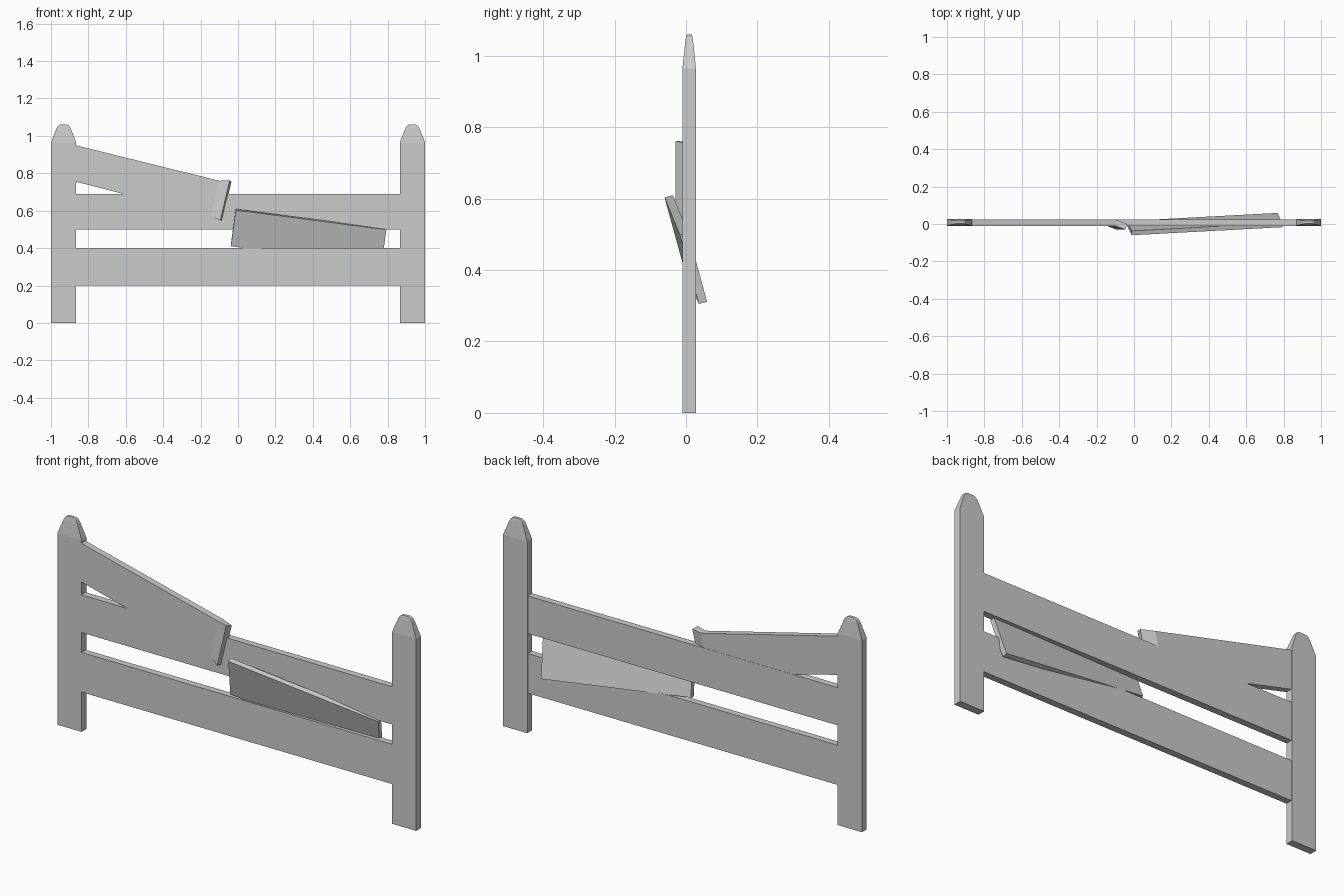
import bpy
import bmesh
from mathutils import Vector

old = bpy.data.objects.get("Cube")
if old:
    bpy.data.objects.remove(old, do_unlink=True)

# One plain grey for the whole fence
grey = bpy.data.materials.new("weathered grey")
grey.use_nodes = True
colour = (0.6, 0.6, 0.6, 1)
grey.diffuse_color = colour
grey.node_tree.nodes["Principled BSDF"].inputs["Base Color"].default_value = colour


def loft(name, rings):
    """Skin a row of four-cornered rings and close both ends."""
    bm = bmesh.new()
    loops = [[bm.verts.new(p) for p in ring] for ring in rings]
    for a, b in zip(loops, loops[1:]):
        for i in range(4):
            j = (i + 1) % 4
            bm.faces.new((a[i], a[j], b[j], b[i]))
    bm.faces.new(loops[0])
    bm.faces.new(loops[-1])
    bmesh.ops.recalc_face_normals(bm, faces=bm.faces)
    mesh = bpy.data.meshes.new(name)
    bm.to_mesh(mesh)
    bm.free()
    mesh.materials.append(grey)
    obj = bpy.data.objects.new(name, mesh)
    bpy.context.collection.objects.link(obj)
    return obj


def level_ring(x, y, z, half_w, half_d):
    return [(x + sx * half_w, y + sy * half_d, z)
            for sx, sy in ((-1, -1), (1, -1), (1, 1), (-1, 1))]


def end_ring(top, bottom, front, back):
    """Upright plank section between two (x, z) points."""
    return [(top[0], front, top[1]), (top[0], back, top[1]),
            (bottom[0], back, bottom[1]), (bottom[0], front, bottom[1])]


FRONT, BACK, MID = -0.01, 0.028, 0.009
INNER = 0.865

# Posts with tapered, rounded caps
for side, sign in (("left", 1), ("right", -1)):
    x = sign * 0.9325
    loft(side + "_post", [level_ring(x, MID, z, 0.0675, 0.019) for z in (0, 0.965)])
    cap = ((0.965, 0.0675, 0.019), (1.04, 0.038, 0.011),
           (1.053, 0.03, 0.009), (1.06, 0.018, 0.007))
    loft(side + "_post_cap", [level_ring(x, MID, z, w, d) for z, w, d in cap])

# Two level rails
for name, low, high in (("lower_rail", 0.2, 0.4), ("middle_rail", 0.5, 0.69)):
    loft(name, [end_ring((x, high), (x, low), FRONT, 0.024) for x in (-INNER, INNER)])

# Sagging top rail, its snapped tip bent forward
loft("broken_top_rail", [
    end_ring((-0.9, 0.958), (-0.94, 0.774), FRONT, 0.023),
    end_ring((-0.1, 0.76), (-0.145, 0.57), FRONT, 0.023),
    [(-0.045, -0.03, 0.762), (-0.035, 0, 0.755),
     (-0.085, 0, 0.546), (-0.095, -0.03, 0.548)],
])

# Loose plank leaning through the gap
corner = Vector((-0.012, -0.06, 0.603))
along = Vector((0.805, 0.043, -0.105))
down = Vector((-0.026, 0.053, -0.193))
thick = down.cross(along).normalized() * 0.024
if thick.y < 0:
    thick.negate()
loft("loose_plank", [[p, p + thick, p + thick + down, p + down]
                     for p in (corner, corner + along)])
